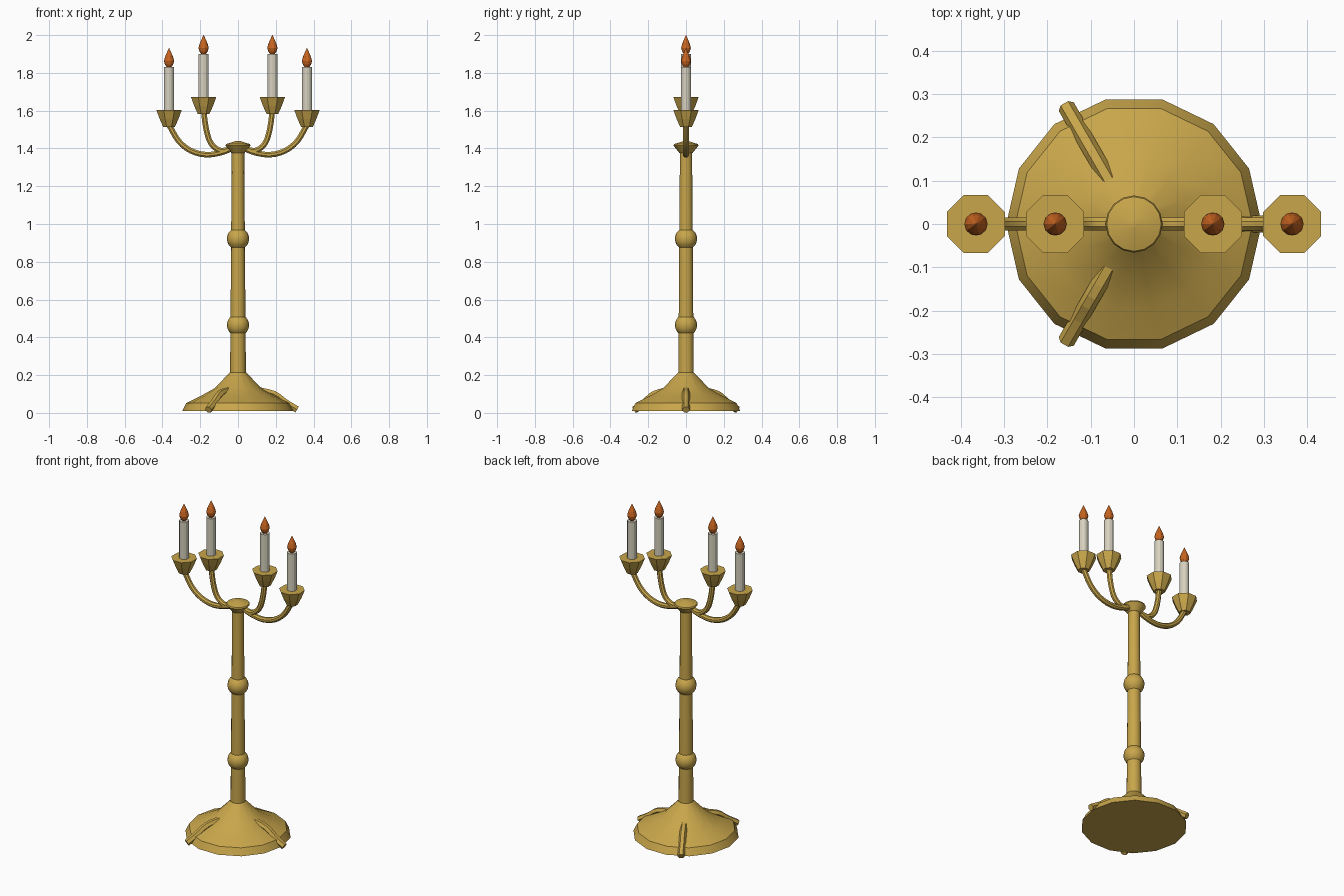
import bpy, bmesh, math
from mathutils import Vector

if "Cube" in bpy.data.objects:
    bpy.data.objects.remove(bpy.data.objects["Cube"])


def material(name, rgb):
    m = bpy.data.materials.new(name)
    m.diffuse_color = (*rgb, 1)
    m.use_nodes = True
    m.node_tree.nodes["Principled BSDF"].inputs["Base Color"].default_value = m.diffuse_color
    return m


GOLD = material("gold", (0.58, 0.38, 0.07))
WAX = material("ivory wax", (0.68, 0.64, 0.52))
FLAME = material("flame orange", (0.58, 0.13, 0.015))


def finish(name, bm, mat, smooth):
    """Turn a bmesh into an object, smooth below the given angle in degrees."""
    bmesh.ops.recalc_face_normals(bm, faces=bm.faces[:])
    me = bpy.data.meshes.new(name)
    bm.to_mesh(me)
    bm.free()
    me.materials.append(mat)
    ob = bpy.data.objects.new(name, me)
    bpy.context.collection.objects.link(ob)
    if smooth:
        bpy.ops.object.select_all(action='DESELECT')
        ob.select_set(True)
        bpy.context.view_layer.objects.active = ob
        bpy.ops.object.shade_smooth_by_angle(angle=math.radians(smooth))
    return ob


def skin(bm, rings):
    """Join equal rings of vertices and cap both ends."""
    n = len(rings[0])
    for a, b in zip(rings, rings[1:]):
        for i in range(n):
            j = (i + 1) % n
            bm.faces.new((a[i], a[j], b[j], b[i]))
    bm.faces.new(rings[0])
    bm.faces.new(rings[-1])


def lathe(name, profile, sides, mat, x=0, z=0, smooth=0, turn=0):
    """Revolve (radius, height) points around a vertical axis."""
    bm = bmesh.new()
    rings = []
    for r, h in profile:
        ring = []
        for i in range(sides):
            a = turn + 2 * math.pi * i / sides
            ring.append(bm.verts.new((x + r * math.cos(a), r * math.sin(a), z + h)))
        rings.append(ring)
    skin(bm, rings)
    return finish(name, bm, mat, smooth)


def spline(pts, steps=3):
    """Smooth curve through (x, z) points."""
    p = [Vector(q) for q in pts]
    p = [2 * p[0] - p[1]] + p + [2 * p[-1] - p[-2]]
    out = []
    for a, b, c, d in zip(p, p[1:], p[2:], p[3:]):
        for k in range(steps):
            t = k / steps
            out.append(0.5 * (2 * b + (c - a) * t + (2 * a - 5 * b + 4 * c - d) * t * t
                              + (3 * b - a - 3 * c + d) * t ** 3))
    return out + [p[-2]]


def tube(name, pts, radius, sides, angle, smooth=0, turn=0):
    """Sweep a polygon along an upright curve turned about the z axis."""
    path = spline(pts)
    out = Vector((math.cos(angle), math.sin(angle), 0))
    side = Vector((-math.sin(angle), math.cos(angle), 0))
    up = Vector((0, 0, 1))
    bm = bmesh.new()
    rings = []
    for i, p in enumerate(path):
        t = (path[min(i + 1, len(path) - 1)] - path[max(i - 1, 0)]).normalized()
        normal = out * -t.y + up * t.x
        ring = []
        for k in range(sides):
            a = turn + 2 * math.pi * k / sides
            ring.append(bm.verts.new(out * p.x + up * p.y
                                     + radius * (side * math.cos(a) + normal * math.sin(a))))
        rings.append(ring)
    skin(bm, rings)
    return finish(name, bm, GOLD, smooth)


# Flared foot with a bevelled rim
lathe("base", [(0.295, 0.01), (0.274, 0.052), (0.20, 0.088), (0.125, 0.13), (0.042, 0.215)],
      14, GOLD, smooth=28)

# Three curved feet lying on the base
for i in range(3):
    tube("foot_%d" % (i + 1), [(0.09, 0.123), (0.19, 0.099), (0.25, 0.056), (0.313, 0.0175)],
         0.02, 6, i * 2 * math.pi / 3)

# Tapered column and its two round collars
lathe("column", [(0.042, 0.20), (0.038, 0.70), (0.033, 1.39)], 14, GOLD, smooth=40)
for i, z in enumerate((0.465, 0.922)):
    ball = [(0.059 * math.cos(math.radians(a)), 0.059 * math.sin(math.radians(a)))
            for a in (-52, -35, -18, 0, 18, 35, 52)]
    lathe("collar_%d" % (i + 1), ball, 16, GOLD, z=z, smooth=40)

# Flared cap on the column
lathe("cap", [(0.034, 1.375), (0.066, 1.415), (0.063, 1.423), (0.012, 1.439)],
      16, GOLD, smooth=35)

# Arms, cups, candles and flames, mirrored left and right
outer_arm = [(0.02, 1.405), (0.09, 1.378), (0.17, 1.367), (0.25, 1.388), (0.315, 1.44), (0.365, 1.525)]
inner_arm = [(0.02, 1.405), (0.09, 1.388), (0.142, 1.425), (0.168, 1.50), (0.182, 1.60)]
for label, path, x, rim in (("outer", outer_arm, 0.365, 1.603), ("inner", inner_arm, 0.182, 1.672)):
    for side, sign in (("right", 1), ("left", -1)):
        tag = label + "_" + side
        tube("arm_" + tag, path, 0.016, 8, 0 if sign > 0 else math.pi, smooth=30, turn=math.pi / 8)
        lathe("cup_" + tag, [(0.033, -0.09), (0.054, -0.047), (0.0725, 0)],
              8, GOLD, sign * x, rim, turn=math.pi / 8)
        lathe("candle_" + tag, [(0.027, -0.01), (0.027, 0.228)], 12, WAX, sign * x, rim)
        lathe("flame_" + tag, [(0.011, 0.226), (0.022, 0.242), (0.027, 0.26), (0.021, 0.283),
                               (0.010, 0.308), (0.001, 0.328)], 10, FLAME, sign * x, rim)
